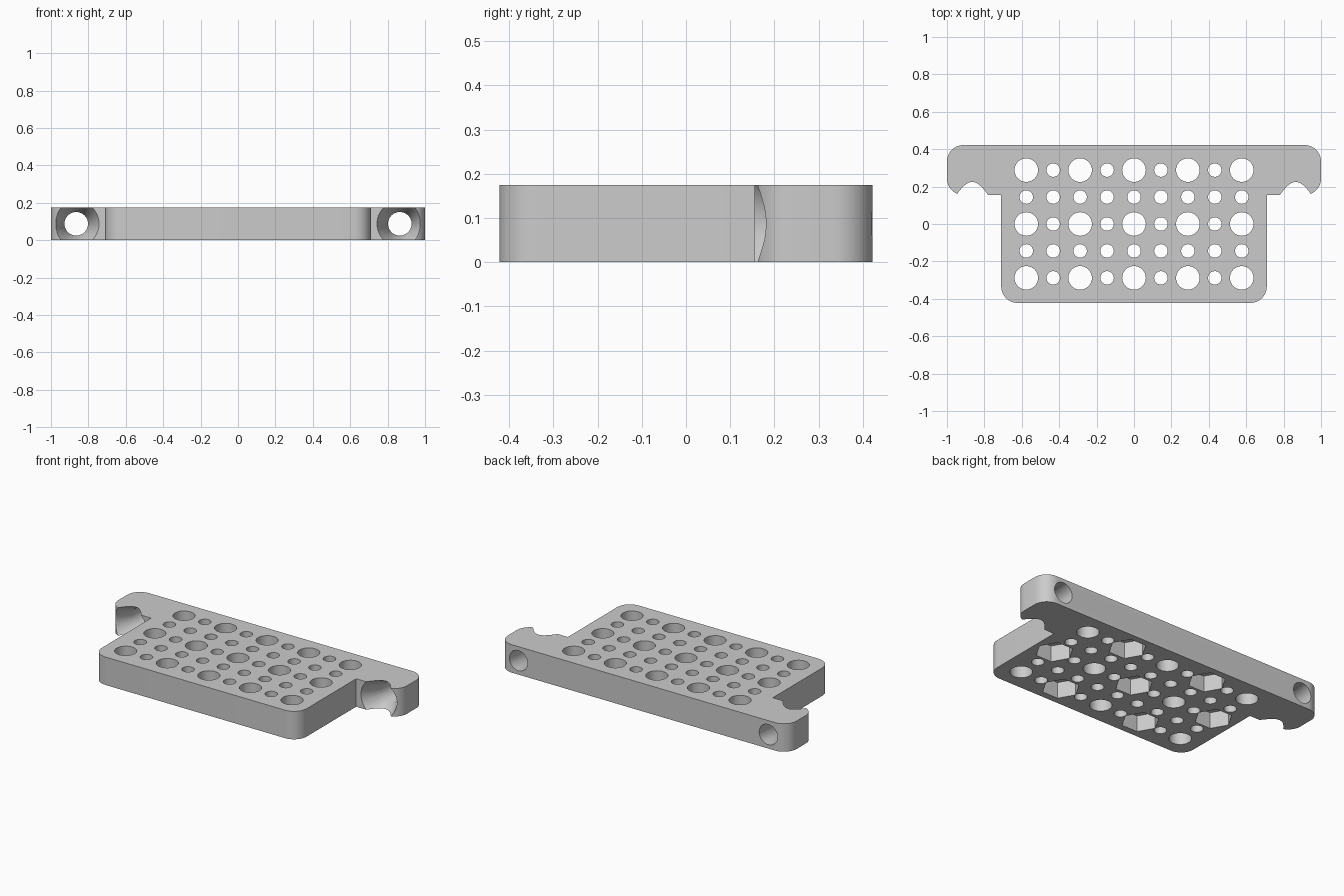
import bpy, bmesh, math
from mathutils import Matrix, Vector

old = bpy.data.objects.get("Cube")
if old:
    bpy.data.objects.remove(old, do_unlink=True)

THICK = 0.175
PITCH = 0.144
HALF_Y = 0.422
BODY_X = 0.71
EAR_Y = 0.155
FILLET = 0.088
EAR_HOLE_X = 0.865
BORE_R = 0.063

grey = bpy.data.materials.new("light_grey")
grey.use_nodes = True
grey.diffuse_color = (0.6, 0.6, 0.6, 1)
grey.node_tree.nodes["Principled BSDF"].inputs["Base Color"].default_value = (0.6, 0.6, 0.6, 1)


def make_object(name, bm):
    bmesh.ops.recalc_face_normals(bm, faces=bm.faces)
    mesh = bpy.data.meshes.new(name)
    bm.to_mesh(mesh)
    bm.free()
    mesh.materials.append(grey)
    obj = bpy.data.objects.new(name, mesh)
    bpy.context.collection.objects.link(obj)
    return obj


def add_rod(bm, start, end, r1, r2, sides):
    """Cylinder, cone or prism between two points."""
    start, end = Vector(start), Vector(end)
    axis = end - start
    turn = axis.to_track_quat('Z', 'Y').to_matrix().to_4x4()
    bmesh.ops.create_cone(bm, cap_ends=True, segments=sides, radius1=r1, radius2=r2,
                          depth=axis.length,
                          matrix=Matrix.Translation((start + end) / 2) @ turn)


def arc(cx, cy, first, last, steps=10):
    """Quarter-round corner points."""
    angles = [math.radians(first + (last - first) * i / steps) for i in range(steps + 1)]
    return [(cx + FILLET * math.cos(a), cy + FILLET * math.sin(a)) for a in angles]


# Plate outline: right half, then its mirror
half = arc(BODY_X - FILLET, -HALF_Y + FILLET, -90, 0)
half += [(BODY_X, EAR_Y)]
half += arc(1 - FILLET, EAR_Y + FILLET, -90, 0)
half += arc(1 - FILLET, HALF_Y - FILLET, 0, 90)
outline = half + [(-x, y) for x, y in reversed(half)]

bm = bmesh.new()
face = bm.faces.new([bm.verts.new((x, y, 0)) for x, y in outline])
extruded = bmesh.ops.extrude_face_region(bm, geom=[face])
top = [v for v in extruded["geom"] if isinstance(v, bmesh.types.BMVert)]
bmesh.ops.translate(bm, vec=(0, 0, THICK), verts=top)
plate = make_object("mounting_plate", bm)

# Grid of holes and the nut pockets underneath
holes, pockets = bmesh.new(), bmesh.new()
for i in range(-4, 5):
    for j in range(-2, 3):
        x, y = i * PITCH, j * PITCH
        large = i % 2 == 0 and j % 2 == 0
        radius = BORE_R if large else 0.036
        add_rod(holes, (x, y, -0.1), (x, y, 0.3), radius, radius, 40 if large else 28)
        if large and (i + j) % 4 == 0:
            hexagon = bmesh.ops.create_cone(pockets, cap_ends=True, segments=6,
                                            radius1=0.107, radius2=0.107, depth=0.2,
                                            matrix=Matrix.Translation((x, y, 0))
                                            @ Matrix.Rotation(math.radians(30), 4, 'Z'))
            # Corners point along x
            corner = max(hexagon["verts"], key=lambda v: v.co.x)
            if abs(corner.co.y - y) > 0.01:
                bmesh.ops.rotate(pockets, cent=(x, y, 0), verts=hexagon["verts"],
                                 matrix=Matrix.Rotation(math.radians(30), 3, 'Z'))

# Ear bores with conical countersinks from the front
bores, sinks = bmesh.new(), bmesh.new()
for side in (-1, 1):
    x, z = side * EAR_HOLE_X, THICK / 2
    add_rod(bores, (x, 0.05, z), (x, 0.6, z), BORE_R, BORE_R, 48)
    add_rod(sinks, (x, 0.1, z), (x, 0.285, z), 0.149, 0.058, 64)

# Cut everything out of the plate
bpy.context.view_layer.objects.active = plate
plate.select_set(True)
for name, cutter_bm in (("hole_cutter", holes), ("pocket_cutter", pockets),
                        ("bore_cutter", bores), ("sink_cutter", sinks)):
    cutter = make_object(name, cutter_bm)
    cutter.hide_render = True
    cut = plate.modifiers.new(name, 'BOOLEAN')
    cut.operation = 'DIFFERENCE'
    cut.solver = 'EXACT'
    cut.object = cutter
    bpy.ops.object.modifier_apply(modifier=cut.name)
    bpy.data.objects.remove(cutter, do_unlink=True)

bpy.ops.object.shade_smooth_by_angle(angle=math.radians(30))
